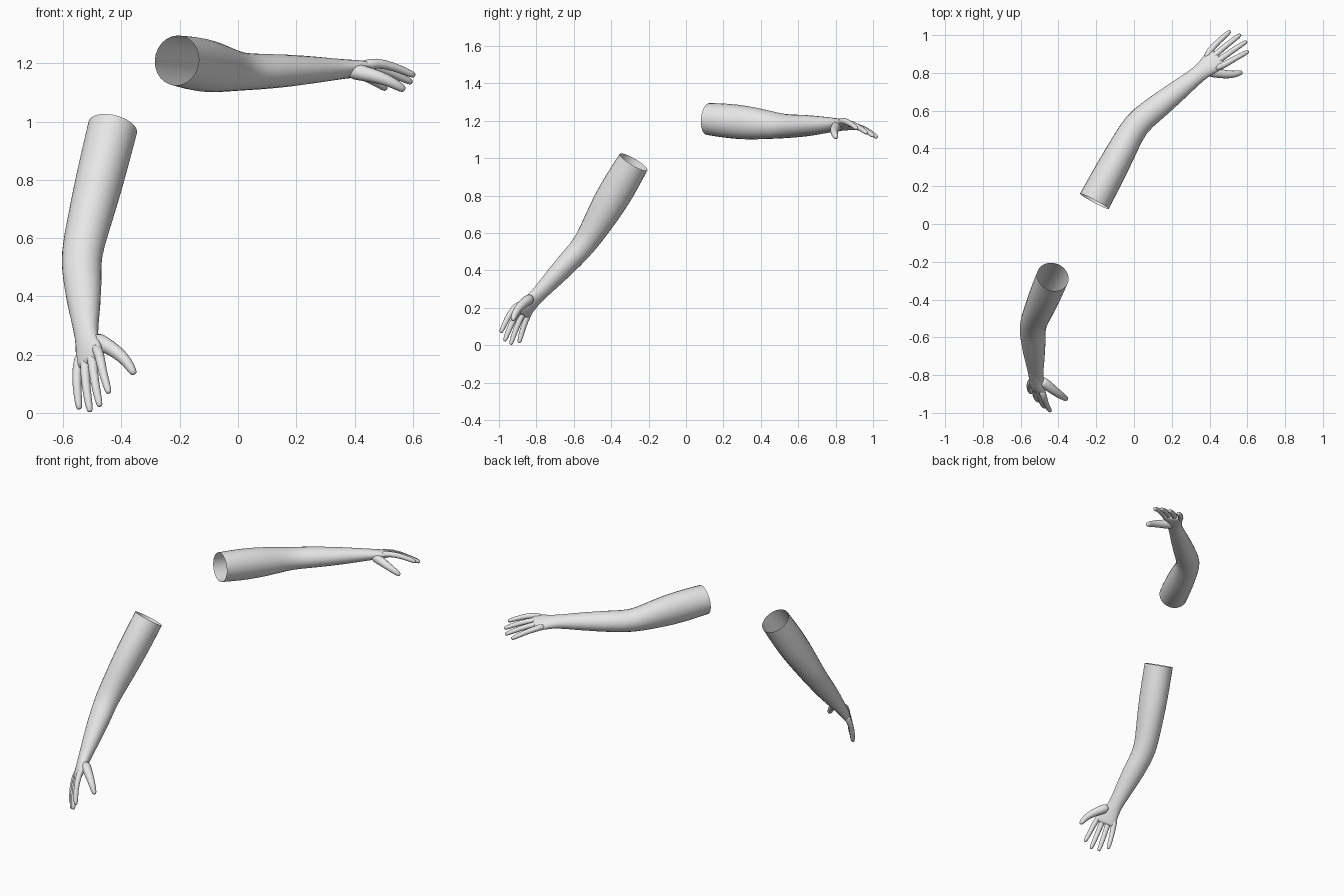
import bpy, bmesh, math
from mathutils import Vector

cube = bpy.data.objects.get("Cube")
if cube:
    bpy.data.objects.remove(cube, do_unlink=True)

grey = bpy.data.materials.new("light_grey")
grey.use_nodes = True
grey.diffuse_color = (0.8, 0.8, 0.8, 1)
grey.node_tree.nodes["Principled BSDF"].inputs["Base Color"].default_value = grey.diffuse_color


def loft(name, rings, sides, cap_start):
    """Smooth tube through rings of (centre, side direction, half width, half thickness)."""
    bm = bmesh.new()
    centres = [ring[0] for ring in rings]
    loops = []
    for i, (centre, side, width, thickness) in enumerate(rings):
        ahead = centres[min(i + 1, len(rings) - 1)]
        behind = centres[max(i - 1, 0)]
        along = (ahead - behind).normalized()
        side = (side - along * side.dot(along)).normalized()
        up = side.cross(along)
        angles = [math.tau * j / sides for j in range(sides)]
        loops.append([bm.verts.new(centre + side * width * math.cos(angle)
                                   + up * thickness * math.sin(angle)) for angle in angles])
    for near, far in zip(loops, loops[1:]):
        for j in range(sides):
            bm.faces.new((near[j - 1], near[j], far[j], far[j - 1]))
    bm.faces.new(loops[-1])
    if cap_start:
        bm.faces.new(loops[0])
    bmesh.ops.recalc_face_normals(bm, faces=bm.faces)
    for face in bm.faces:
        face.smooth = True
    mesh = bpy.data.meshes.new(name)
    bm.to_mesh(mesh)
    bm.free()
    mesh.materials.append(grey)
    part = bpy.data.objects.new(name, mesh)
    bpy.context.collection.objects.link(part)
    subdivision = part.modifiers.new("smooth", 'SUBSURF')
    subdivision.levels = subdivision.render_levels = 1


def digit(name, path, side, thick_end, thin_end):
    """Tapering finger with a rounded tip."""
    rings = []
    for i, point in enumerate(path):
        radius = thick_end + (thin_end - thick_end) * i / (len(path) - 1)
        rings.append((point, side, radius, radius))
    tip = path[-1] + (path[-1] - path[-2]).normalized() * thin_end * 0.6
    rings.append((tip, side, thin_end * 0.5, thin_end * 0.5))
    loft(name, rings, 8, True)


def build_arm(label, shoulder, elbow, wrist, knuckles, arm_side, forward, palm_sign):
    shoulder, elbow, wrist, knuckles, arm_side, forward = map(
        Vector, (shoulder, elbow, wrist, knuckles, arm_side, forward))
    arm_side.normalize()
    forward.normalize()
    # hand axes: towards the thumb, and out of the palm
    across = Vector((0.7, -0.7, 0.3))
    across = (across - forward * across.dot(forward)).normalized()
    palm = across.cross(forward) * palm_sign

    # upper arm, swelling in the middle
    rings = []
    steps = 4
    for i in range(steps):
        u = i / steps
        swell = 0.02 * math.sin(math.pi * u)
        rings.append((shoulder.lerp(elbow, u), arm_side,
                      0.09 - 0.02 * u + swell / 4, 0.09 - 0.03 * u + swell))
    # forearm, narrowing and turning into the wrist
    for i in range(steps + 1):
        u = i / steps
        taper = 0.03 * math.cos(u * math.pi / 2)
        rings.append((elbow.lerp(wrist, u), arm_side.lerp(across, u),
                      0.043 + taper, 0.036 + taper))
    # palm, widening and flattening to the knuckles
    for u in (0.5, 1):
        rings.append((wrist.lerp(knuckles, u), across, 0.045 + 0.025 * u, 0.036 - 0.014 * u))
    rings.append((knuckles + forward * 0.015, across, 0.055, 0.013))
    loft(label + "_arm", rings, 12, False)

    # four fingers fanned about the knuckle line
    for i, name in enumerate(("little", "ring", "middle", "index")):
        k = i - 1.5
        base = knuckles + across * 0.038 * k - forward * 0.003 * k * k
        tip = knuckles + across * 0.05 * k + forward * (0.18 - 0.015 * k * k)
        root = base.lerp(wrist, 0.4)
        path = [root, base - palm * 0.005, base.lerp(tip, 0.5) - palm * 0.01, tip]
        digit(f"{label}_{name}_finger", path, across, 0.021, 0.014)

    # thumb curving out from the wrist and below the palm
    path = []
    for i in range(steps + 1):
        u = i / steps
        path.append(knuckles + across * 0.115 * math.sin(u * math.pi / 2)
                    + forward * (0.16 * u - 0.09) + palm * (0.03 + 0.06 * u))
    digit(label + "_thumb", path, palm, 0.034, 0.016)


# left arm stretched out level
build_arm("left", shoulder=(-0.21, 0.12, 1.21), elbow=(0.01, 0.53, 1.17),
          wrist=(0.35, 0.8, 1.18), knuckles=(0.44, 0.88, 1.18),
          arm_side=(2, -1, 0), forward=(0.8, 0.6, -0.3), palm_sign=-1)

# right arm reaching forward and down
build_arm("right", shoulder=(-0.43, -0.28, 0.98), elbow=(-0.54, -0.54, 0.54),
          wrist=(-0.52, -0.8, 0.26), knuckles=(-0.51, -0.88, 0.18),
          arm_side=(1, 0, 0), forward=(0.1, -0.4, -0.9), palm_sign=1)
